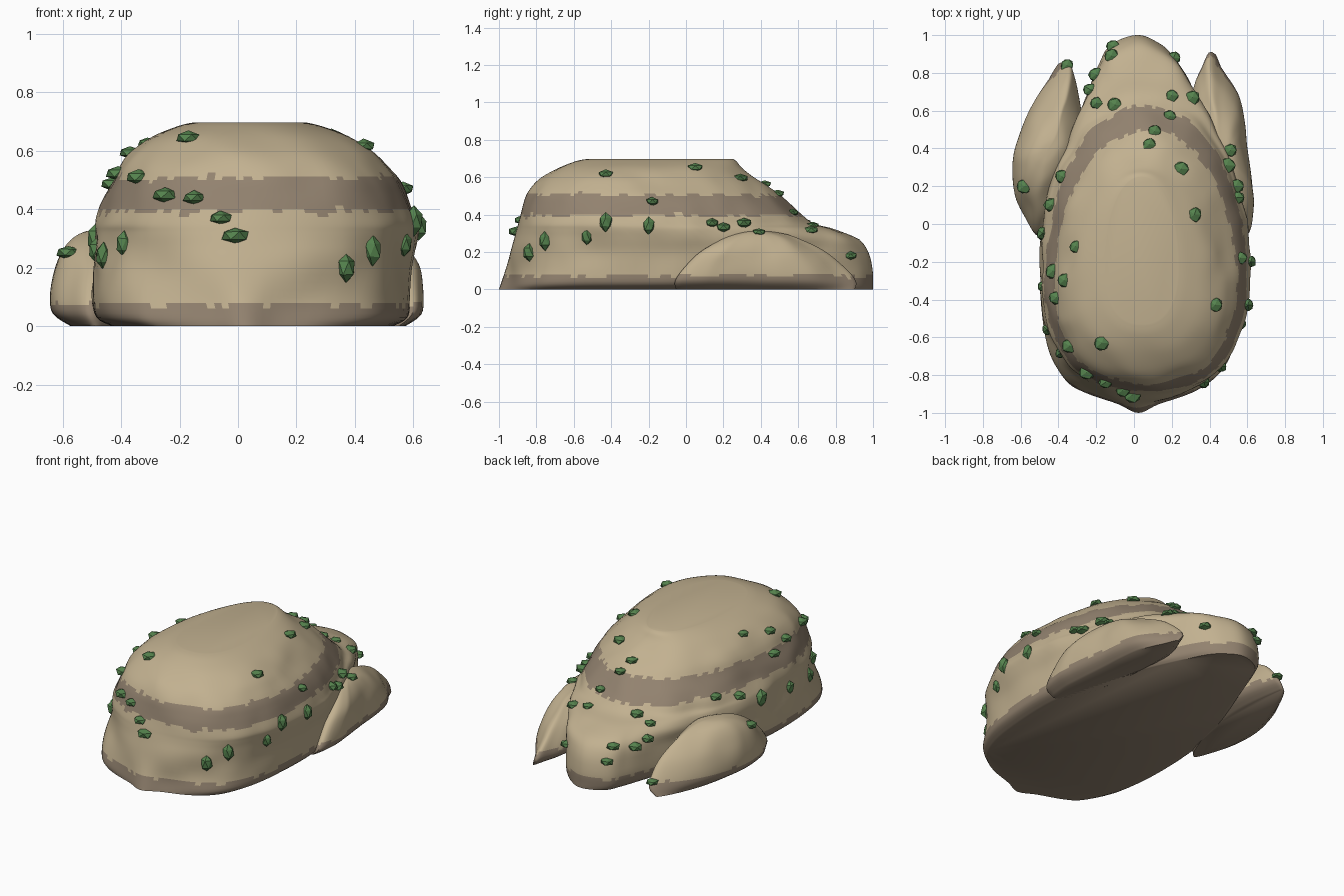
import bpy, bmesh, math, random
from mathutils import Vector, noise
from mathutils.bvhtree import BVHTree

if "Cube" in bpy.data.objects:
    bpy.data.objects.remove(bpy.data.objects["Cube"])

random.seed(4)


def material(name, rgb):
    m = bpy.data.materials.new(name)
    m.diffuse_color = (*rgb, 1)
    m.use_nodes = True
    m.node_tree.nodes["Principled BSDF"].inputs["Base Color"].default_value = m.diffuse_color
    return m


TAN = material("tan stone", (0.54, 0.44, 0.28))
BROWN = material("brown stone", (0.29, 0.225, 0.16))
MOSS = material("moss green", (0.09, 0.225, 0.075))


def spline(pts, per, closed):
    """Smooth curve through points of any dimension."""
    n, out = len(pts), []
    get = (lambda i: pts[i % n]) if closed else (lambda i: pts[max(0, min(n - 1, i))])
    for i in range(n if closed else n - 1):
        for k in range(per):
            t = k / per
            out.append([0.5 * (2 * b + (c - a) * t + (2 * a - 5 * b + 4 * c - d) * t * t
                               + (3 * b - a - 3 * c + d) * t ** 3)
                        for a, b, c, d in zip(get(i - 1), get(i), get(i + 1), get(i + 2))])
    if not closed:
        out.append(list(pts[-1]))
    return out


def loft(name, rings, lump, rule):
    """Skin rings, cap both ends, colour by rule and return a ray-cast tree."""
    bm = bmesh.new()
    loops = []
    for ring in rings:
        loop = []
        for p in ring:
            p = Vector(p)
            fade = lump * max(0, min(1, p.z / .2, (.69 - p.z) / .1, (1 - abs(p.y)) / .2))
            p += fade * Vector((noise.noise(p * 6), noise.noise(p * 6 + Vector((9, 0, 0))), 0))
            loop.append(bm.verts.new(p))
        loops.append(loop)
    n = len(loops[0])
    for lo, hi in zip(loops, loops[1:]):
        for i in range(n):
            j = (i + 1) % n
            bm.faces.new((lo[i], lo[j], hi[j], hi[i]))
    bm.faces.new(loops[0])
    bm.faces.new(loops[-1])
    bmesh.ops.recalc_face_normals(bm, faces=bm.faces)
    for f in bm.faces:
        f.material_index = rule(f)
        f.smooth = True
    me = bpy.data.meshes.new(name)
    bm.to_mesh(me)
    tree = BVHTree.FromBMesh(bm)
    bm.free()
    for m in (TAN, BROWN):
        me.materials.append(m)
    ob = bpy.data.objects.new(name, me)
    bpy.context.collection.objects.link(ob)
    bpy.ops.object.select_all(action='DESELECT')
    ob.select_set(True)
    bpy.context.view_layer.objects.active = ob
    bpy.ops.object.shade_smooth_by_angle(angle=math.radians(50))
    return tree


# Main boulder: footprint outline, clockwise from the back point
FOOT = [(.02, 1), (.13, .96), (.22, .88), (.31, .72), (.42, .5), (.5, .3), (.56, .1),
        (.6, -.15), (.58, -.5), (.53, -.7), (.45, -.82), (.32, -.9), (.14, -.955), (.02, -1),
        (-.1, -.955), (-.27, -.9), (-.37, -.84), (-.45, -.7), (-.49, -.5), (-.5, -.3),
        (-.49, -.1), (-.47, .1), (-.42, .3), (-.33, .48), (-.24, .7), (-.18, .85), (-.12, .95)]
# Height, front y, back y, left x, right x
LEVELS = [(0, -1, 1, -.43, .53), (.03, -.99, 1, -.485, .58), (.1, -.968, .998, -.5, .59),
          (.2, -.94, .975, -.495, .595), (.27, -.918, .92, -.49, .605), (.32, -.905, .80, -.485, .61),
          (.35, -.898, .69, -.48, .605), (.4, -.885, .62, -.46, .585), (.45, -.87, .56, -.44, .565),
          (.5, -.85, .5, -.415, .54), (.55, -.815, .435, -.39, .50), (.6, -.76, .36, -.35, .45),
          (.65, -.68, .30, -.285, .375), (.685, -.59, .27, -.20, .28), (.697, -.53, .25, -.15, .23)]


def power(v, e):
    return math.copysign(abs(v) ** e, v)


def ease(t):
    t = max(0, min(1, t))
    return t * t * (3 - 2 * t)


outline = spline(FOOT, 5, True)
rings = []
for z, yf, yb, xl, xr in spline(LEVELS, 4, False):
    ring = []
    for x, y in outline:
        # the front rounds off low down, the back higher up
        front = ease((-y - .2) / .5)
        w = ease((z - .2) / .2) * (1 - front) + ease((z - .02) / .25) * front
        u, v = (x - .05) / .55, y
        a = math.atan2(v, u)
        ev = power(math.sin(a), .82)
        eu = power(math.cos(a), .86 if v < 0 else .93) * (1 - (.12 if v < 0 else .17) * ev)
        u, v = u + (eu - u) * w, v + (ev - v) * w
        ring.append(((xl + xr) / 2 + u * (xr - xl) / 2, (yf + yb) / 2 + v * (yb - yf) / 2, z))
    rings.append(ring)


def stone_rule(f):
    """Brown base and brown belt with slightly ragged borders."""
    c = f.calc_center_median()
    z = c.z + .025 * noise.noise(c * 22)
    return int(z < .075 or .395 < z < .508)


trees = [loft("main_boulder", rings, .018, stone_rule)]

# Side rocks: outline from the back tip down the outer edge and up the inner edge
LEFT = [(-.35, .86), (-.43, .79), (-.53, .65), (-.6, .5), (-.64, .33), (-.63, .15), (-.58, .03),
        (-.51, -.06), (-.42, .02), (-.33, .2), (-.28, .42), (-.28, .6), (-.32, .8)]
RIGHT = [(.40, .91), (.46, .83), (.55, .7), (.585, .55), (.6, .4), (.625, .2), (.635, .07),
         (.6, -.06), (.48, .02), (.38, .2), (.32, .45), (.31, .7), (.36, .84)]
# Height, scale across, scale along
DOME = [(0, .62, .985), (.04, .95, 1), (.1, 1, .92), (.18, .92, .75), (.24, .77, .56),
        (.285, .54, .36), (.307, .3, .17), (.312, .06, .04)]
for name, pts, cx, k in (("left_rock", LEFT, -.46, 1.06), ("right_rock", RIGHT, .47, 1.0)):
    edge = spline(pts, 5, True)
    rings = [[(cx + (x - cx) * sx, .38 + (y - .38) * sy, z * k) for x, y in edge]
             for z, sx, sy in spline(DOME, 4, False)]
    trees.append(loft(name, rings, .015, stone_rule))

# Moss clumps, dropped onto the stone from above, front, right, left
ABOVE = [(-.355, .84), (-.11, .94), (-.12, .89), (-.2, .79), (-.23, .71), (-.2, .64), (-.1, .63),
         (.2, .68), (.19, .57), (.11, .49), (.08, .42), (.25, .29), (.32, .05), (-.38, .25),
         (-.58, .2), (-.31, -.12), (-.37, -.3), (-.43, -.25), (-.41, -.39), (-.17, -.63),
         (.43, -.43), (.51, .39), (.49, .31), (.54, .2), (.545, .14), (.31, .67)]
FRONT = [(-.46, .24), (-.39, .28), (-.25, .45), (-.15, .44), (-.06, .37), (-.01, .31),
         (-.34, .51), (.37, .2), (.46, .26)]
RIGHT_SIDE = [(-.53, .28), (-.43, .36), (-.2, .34), (-.18, .47), (.88, .18)]
LEFT_SIDE = [(-.33, .26), (-.05, .3), (.1, .36)]
casts = [(Vector((x, y, 3)), Vector((0, 0, -1))) for x, y in ABOVE]
casts += [(Vector((x, -3, z)), Vector((0, 1, 0))) for x, z in FRONT]
casts += [(Vector((3, y, z)), Vector((-1, 0, 0))) for y, z in RIGHT_SIDE]
casts += [(Vector((-3, y, z)), Vector((1, 0, 0))) for y, z in LEFT_SIDE]

bm = bmesh.new()
for start, way in casts:
    hits = [h for h in (t.ray_cast(start, way) for t in trees) if h[0] is not None]
    if not hits:
        continue
    spot, normal = min(hits, key=lambda h: h[3])[:2]
    # tall tufts low on the flanks, flat pads elsewhere
    if spot.y < .1 and abs(spot.x) > .3 and spot.z < .4:
        size = (.033, .035, .049)
    elif normal.z > .5:
        size = (.041, .041, .022)
    else:
        size = (.046, .040, .026)
    grow = random.uniform(.85, 1.1)
    for v in bmesh.ops.create_icosphere(bm, subdivisions=1, radius=1)["verts"]:
        p = v.co * random.uniform(.92, 1.1) * grow
        v.co = spot + Vector(a * b for a, b in zip(p, size))
me = bpy.data.meshes.new("moss_clumps")
bm.to_mesh(me)
bm.free()
me.materials.append(MOSS)
bpy.context.collection.objects.link(bpy.data.objects.new("moss_clumps", me))
